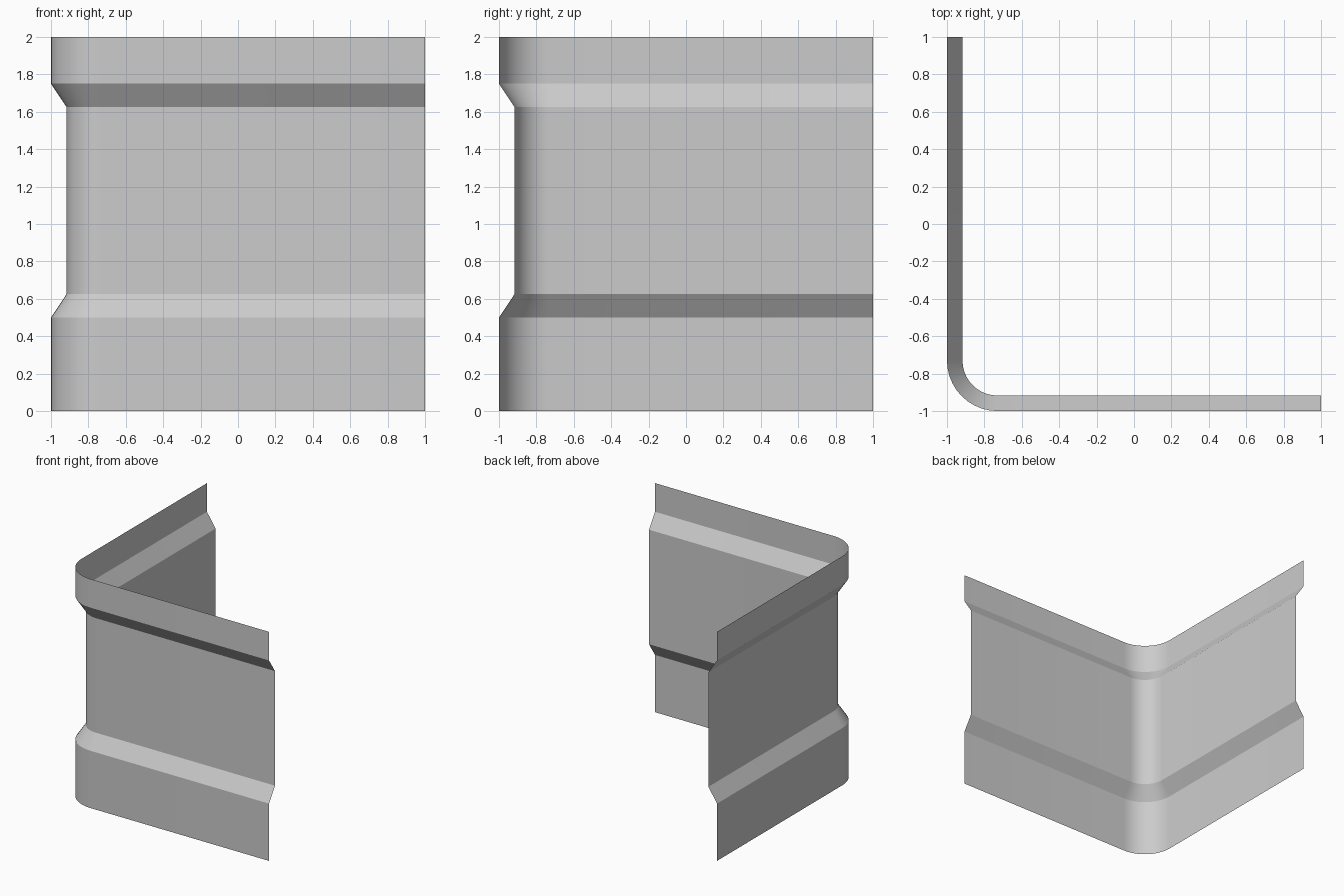
import bpy, bmesh, math

# Remove the default cube
cube = bpy.data.objects.get("Cube")
if cube:
    bpy.data.objects.remove(cube, do_unlink=True)

DEPTH = 0.083     # how far the middle band is recessed
RADIUS = 0.27     # outer corner radius
SEGMENTS = 10
CENTER = RADIUS - 1

# Plain grey sheet material
grey = bpy.data.materials.new("plain_grey")
grey.use_nodes = True
colour = (0.6, 0.6, 0.6, 1)
grey.diffuse_color = colour
grey.node_tree.nodes["Principled BSDF"].inputs["Base Color"].default_value = colour

# Wall profile: height and inward offset
profile = [(0, 0), (0.5, 0), (0.625, DEPTH), (1.625, DEPTH), (1.75, 0), (2, 0)]


def plan_path(inset):
    """L-shaped plan with a rounded corner, from the back end to the left end."""
    r = RADIUS - inset
    arc = []
    for i in range(SEGMENTS + 1):
        a = math.pi + i / SEGMENTS * math.pi / 2
        arc.append((CENTER + r * math.cos(a), CENTER + r * math.sin(a)))
    return [(inset - 1, 1)] + arc + [(1, inset - 1)]


# Sweep the profile along the plan as a single thin sheet
bm = bmesh.new()
rows = [[bm.verts.new((x, y, z)) for x, y in plan_path(inset)] for z, inset in profile]
for low, high in zip(rows, rows[1:]):
    for i in range(len(low) - 1):
        bm.faces.new((low[i], low[i + 1], high[i + 1], high[i]))
mesh = bpy.data.meshes.new("corner_wall_panel")
bm.to_mesh(mesh)
bm.free()
mesh.materials.append(grey)

panel = bpy.data.objects.new("corner_wall_panel", mesh)
bpy.context.collection.objects.link(panel)

# Smooth the corner, keep the band creases sharp
bpy.ops.object.select_all(action="DESELECT")
panel.select_set(True)
bpy.context.view_layer.objects.active = panel
bpy.ops.object.shade_smooth_by_angle(angle=math.radians(25))
